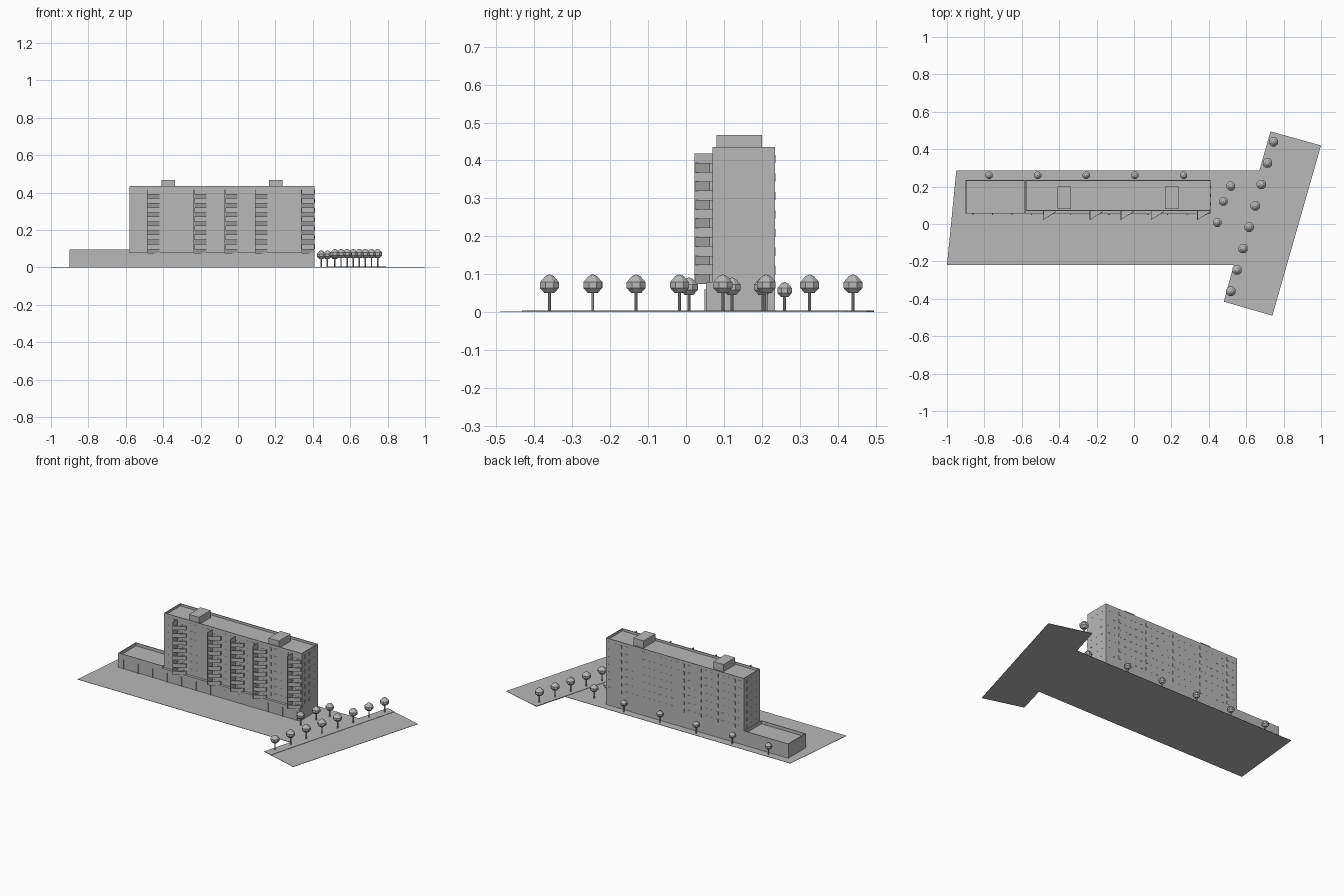
import bpy, bmesh, math

if "Cube" in bpy.data.objects:
    bpy.data.objects.remove(bpy.data.objects["Cube"])

grey = bpy.data.materials.new("concrete grey")
grey.diffuse_color = (0.48, 0.48, 0.48, 1)
grey.use_nodes = True
grey.node_tree.nodes["Principled BSDF"].inputs["Base Color"].default_value = grey.diffuse_color


def finish(name, bm):
    bmesh.ops.recalc_face_normals(bm, faces=bm.faces)
    me = bpy.data.meshes.new(name)
    bm.to_mesh(me)
    bm.free()
    me.materials.append(grey)
    ob = bpy.data.objects.new(name, me)
    bpy.context.collection.objects.link(ob)
    return ob


def prism(bm, pts, z0, z1, rim=0, sink=0):
    """Extruded outline; rim and sink hollow the top into a parapet."""
    lo = [bm.verts.new((x, y, z0)) for x, y in pts]
    hi = [bm.verts.new((x, y, z1)) for x, y in pts]
    n = len(pts)
    bm.faces.new(lo[::-1])
    top = bm.faces.new(hi)
    for i in range(n):
        j = (i + 1) % n
        bm.faces.new((lo[i], lo[j], hi[j], hi[i]))
    if rim:
        top.normal_update()
        bmesh.ops.inset_region(bm, faces=[top], thickness=rim)
        ext = bmesh.ops.extrude_discrete_faces(bm, faces=[top])["faces"]
        bmesh.ops.translate(bm, vec=(0, 0, -sink), verts=ext[0].verts)


def box(bm, x0, x1, y0, y1, z0, z1, rim=0, sink=0):
    prism(bm, [(x0, y0), (x1, y0), (x1, y1), (x0, y1)], z0, z1, rim, sink)


# Paved site, slanted road and raised sidewalk
bm = bmesh.new()
prism(bm, [(-1, -.22), (.535, -.22), (.48, -.415), (.74, -.49), (1, .42),
           (.73, .495), (.67, .285), (-.95, .285)], 0, .002)
finish("site_paving", bm)
bm = bmesh.new()
prism(bm, [(.48, -.415), (.54, -.432), (.79, .478), (.73, .495)], .0, .004)
finish("sidewalk", bm)

# Podium: tall left wing and the ground floor under the tower
bm = bmesh.new()
box(bm, -.9, -.58, .055, .235, 0, .095, .006, .02)
finish("podium_wing", bm)
bm = bmesh.new()
box(bm, -.58, .41, .053, .235, 0, .08)
finish("ground_floor", bm)
bm = bmesh.new()
for i in range(13):
    x = -.86 + i * .104
    box(bm, x - .003, x + .003, .049, .056, 0, .06)
finish("shopfront_posts", bm)

# Tower with sunken roof and two lift housings
bm = bmesh.new()
box(bm, -.58, .41, .07, .235, .08, .435, .006, .015)
finish("tower", bm)
bm = bmesh.new()
for x in (-.41, .165):
    box(bm, x, x + .073, .08, .2, .41, .467)
finish("lift_housings", bm)

# Fins with triangular balconies
STEP = .0488
fins, balconies = bmesh.new(), bmesh.new()
columns = (-.485, -.235, -.07, .092, .34)
for x in columns:
    box(fins, x - .002, x + .002, .022, .072, .078, .418)
    for k in range(7):
        z = .075 + k * STEP
        prism(balconies, [(x, .023), (x + .066, .062), (x + .066, .072), (x, .072)],
              z, z + .025, .004, .019)
finish("balcony_fins", fins)
finish("balconies", balconies)

# Window plates on all four sides of the tower
bm = bmesh.new()
for k in range(7):
    z0 = .1 + k * STEP
    z1 = z0 + .022
    for i in range(24):
        x = -.56 + i * .0408
        box(bm, x, x + .016, .234, .2362, z0, z1)
        if not any(c - .02 < x < c + .07 for c in columns):
            box(bm, x, x + .016, .0688, .071, z0, z1)
    for y in (.1, .145, .19):
        box(bm, .409, .4112, y, y + .016, z0, z1)
        box(bm, -.5812, -.579, y, y + .016, z0, z1)
finish("windows", bm)


# Low-poly trees: trunk and faceted crown turned from a profile
def tree(name, x, y, r, h):
    bm = bmesh.new()
    crown = .5 * h
    profile = [(.004, 0), (.004, crown), (r * .5, crown), (r, crown + .14 * h),
               (r, crown + .29 * h), (r * .45, h * .95)]
    rings = [[bm.verts.new((x + pr * math.cos(a * math.pi / 4 + .39),
                            y + pr * math.sin(a * math.pi / 4 + .39), z))
              for a in range(8)] for pr, z in profile]
    for p, q in zip(rings, rings[1:]):
        for i in range(8):
            j = (i + 1) % 8
            bm.faces.new((p[i], p[j], q[j], q[i]))
    tip = bm.verts.new((x, y, h))
    for i in range(8):
        bm.faces.new((rings[-1][i], rings[-1][(i + 1) % 8], tip))
    bm.faces.new(rings[0][::-1])
    finish(name, bm)


for i in range(8):
    tree("road_tree", .518 + i * .0326, -.36 + i * .1143, .027, .1)
for x, y in ((.518, .203), (.478, .121), (.445, .008)):
    tree("yard_tree", x, y, .025, .092)
for i in range(5):
    tree("back_tree", -.775 + i * .26, .26, .021, .08)
